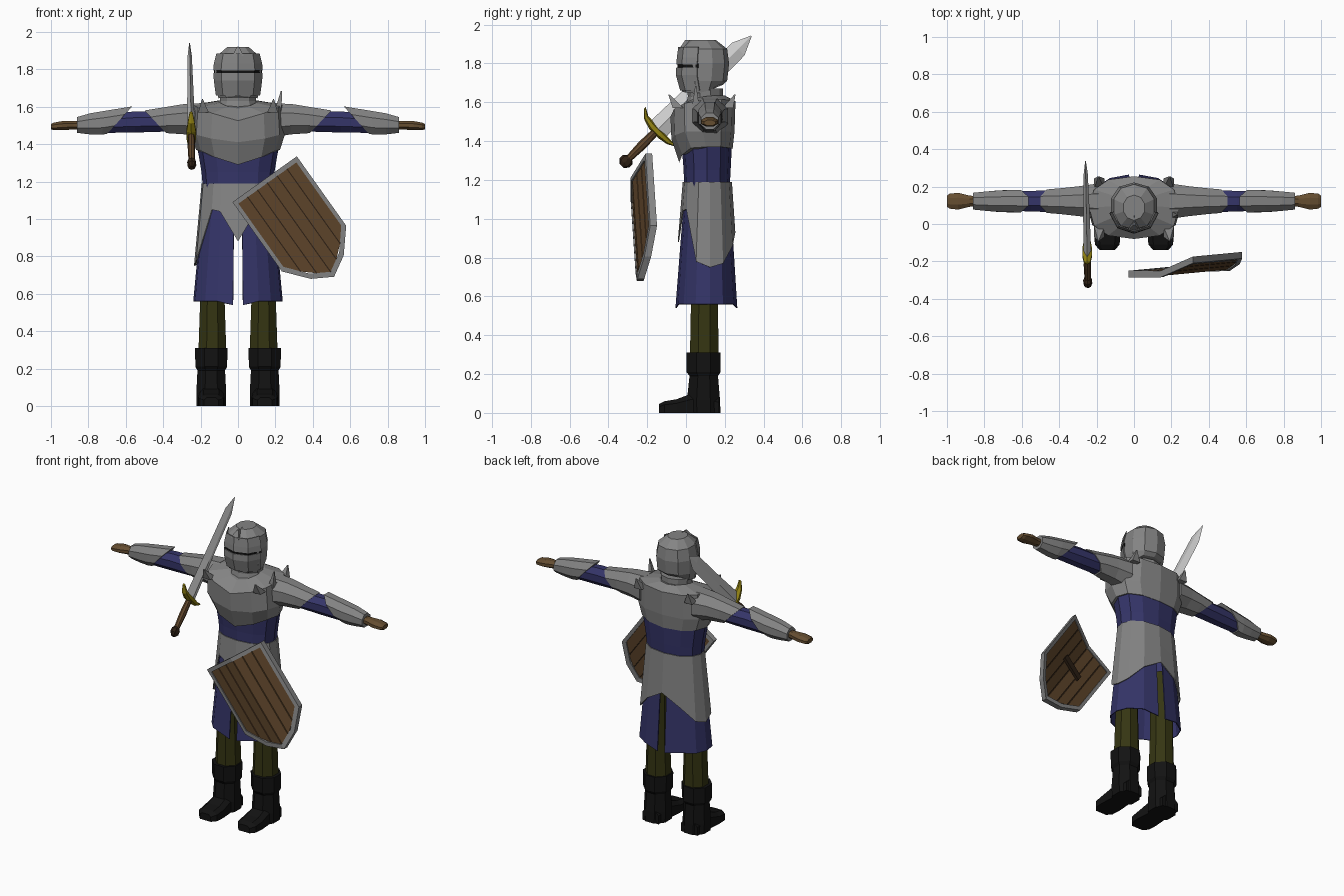
import bpy, bmesh, math
from mathutils import Vector

if "Cube" in bpy.data.objects:
    bpy.data.objects.remove(bpy.data.objects["Cube"])


def material(name, rgb):
    m = bpy.data.materials.new(name)
    m.diffuse_color = (*rgb, 1)
    m.use_nodes = True
    m.node_tree.nodes["Principled BSDF"].inputs["Base Color"].default_value = m.diffuse_color
    return m


STEEL = material("steel", (0.23, 0.23, 0.23))
BLADE = material("bright_steel", (0.62, 0.62, 0.62))
BLUE = material("blue_cloth", (0.035, 0.035, 0.14))
OLIVE = material("olive_cloth", (0.035, 0.035, 0.006))
BLACK = material("black_leather", (0.006, 0.006, 0.006))
GLOVE = material("tan_leather", (0.13, 0.075, 0.03))
WOOD = material("wood", (0.115, 0.06, 0.024))
DARK = material("dark_wood", (0.03, 0.016, 0.008))
GOLD = material("gold", (0.28, 0.22, 0.006))


def loft(name, rings, mat, closed=True, caps=True, thick=0):
    """Skin a list of equal-length point rings."""
    bm = bmesh.new()
    vs = [[bm.verts.new(p) for p in r] for r in rings]
    n = len(rings[0])
    for a, b in zip(vs, vs[1:]):
        for i in range(n if closed else n - 1):
            j = (i + 1) % n
            bm.faces.new((a[i], a[j], b[j], b[i]))
    if caps and closed:
        bm.faces.new(vs[0])
        bm.faces.new(vs[-1])
    bmesh.ops.remove_doubles(bm, verts=bm.verts, dist=1e-5)
    bmesh.ops.recalc_face_normals(bm, faces=bm.faces)
    me = bpy.data.meshes.new(name)
    bm.to_mesh(me)
    bm.free()
    me.materials.append(mat)
    ob = bpy.data.objects.new(name, me)
    bpy.context.collection.objects.link(ob)
    if thick:
        ob.modifiers.new("thickness", 'SOLIDIFY').thickness = thick
    return ob


def spow(v, p):
    return math.copysign(abs(v) ** p, v)


def at(deg, rx, yf, yb, z, p=1.0):
    """Point on a rounded outline; 0 degrees is the front."""
    a = math.radians(deg)
    return (rx * spow(math.sin(a), p), (yf + yb) / 2 - (yb - yf) / 2 * spow(math.cos(a), p), z)


def ring(angles, rx, yf, yb, z, p=1.0):
    """Symmetric closed ring; z is one height or one per angle, front to back."""
    zs = z if isinstance(z, (list, tuple)) else [z] * len(angles)
    half = [at(a, rx, yf, yb, h, p) for a, h in zip(angles, zs)]
    return half + [(-x, y, h) for x, y, h in half[-2:0:-1]]


A12 = [0, 30, 60, 90, 120, 150, 180]
A10 = [0, 36, 72, 108, 144, 180]

# Torso: cloth waist and breastplate with V-shaped edges
loft("waist", [ring(A12, .187, -.01, .225, 1.16, .85), ring(A12, .195, -.012, .23, 1.25, .85),
               ring(A12, .222, -.025, .238, 1.41, .85)], BLUE)
loft("breastplate", [
    ring(A12, .225, -.035, .24, [1.29, 1.33, 1.365, 1.37, 1.37, 1.365, 1.36], .85),
    ring(A12, .25, -.075, .25, [1.41, 1.43, 1.45, 1.45, 1.45, 1.45, 1.45], .8),
    ring(A12, .24, -.08, .255, [1.525, 1.565, 1.595, 1.61, 1.615, 1.61, 1.605], .8),
    ring(A12, .11, -.01, .2, [1.59, 1.6, 1.62, 1.63, 1.635, 1.635, 1.635])], STEEL)
loft("collar", [ring(A10, .115, 0, .205, 1.59), ring(A10, .1, .01, .19, 1.63),
                ring(A10, .105, .005, .19, 1.67)], STEEL)


# Skirt: two cloth halves with slits front and back
def skirt_at(deg, z, out=0.0):
    t = (1.2 - z) / .64
    return at(deg, .18 + .06 * t + out, -.002 - .053 * t - out, .222 + .043 * t + out, z, .9)


for s, side in ((1, "left"), (-1, "right")):
    rings = []
    for z in (1.2, .9, .56):
        row = [skirt_at(a, z) for a in (5, 25, 45, 72, 95, 120, 150, 175)]
        rings.append([(s * x, y, h - (.02 if z < .6 and i in (0, 7) else 0))
                      for i, (x, y, h) in enumerate(row)])
    loft(side + "_skirt", rings, BLUE, closed=False, thick=.006)

# Hip plates over the skirt, with a scalloped lower edge
HIP = [0, 25, 40, 72, 95, 120, 150, 180]
LOW = [.88, 1.04, 1.05, .78, .75, .77, .86, .93]
hip_rings = []
for t in (0, .5, 1):
    half = [skirt_at(a, 1.19 + (z - 1.19) * t, .014) for a, z in zip(HIP, LOW)]
    hip_rings.append(half + [(-x, y, z) for x, y, z in half[-2:0:-1]])
loft("hip_plates", hip_rings, STEEL, caps=False, thick=.006)

# Helmet with brow, face plate and eye slit
loft("helmet", [
    ring(A10, .11, -.02, .19, [1.655, 1.65, 1.645, 1.66, 1.69, 1.69]),
    ring(A10, .124, -.035, .212, 1.71, .9), ring(A10, .129, -.04, .222, 1.8, .9),
    ring(A10, .113, -.03, .212, 1.875, .9), ring(A10, .06, .02, .155, 1.92)], STEEL)
FACE = [-80, -40, 0, 40, 80]


def face_band(name, rows, mat):
    loft(name, [[at(a, rx, yf, .22, z, .9) for a in FACE] for rx, yf, z in rows],
         mat, closed=False, thick=.006)


face_band("face_plate", [(.12, -.03, 1.66), (.131, -.052, 1.74), (.133, -.05, 1.78)], STEEL)
face_band("brow_plate", [(.134, -.05, 1.795), (.131, -.047, 1.83), (.117, -.04, 1.885)], STEEL)
face_band("eye_slit", [(.131, -.044, 1.776), (.131, -.044, 1.799)], BLACK)
loft("helmet_peak", [[(-.03, -.035, 1.875), (.03, -.035, 1.875), (0, .05, 1.9)],
                     [(-.005, -.005, 1.92), (.005, -.005, 1.92), (0, .05, 1.922)]], STEEL)


# Arms: rings along x; the top can reach further or less far than the bottom
def arm_ring(s, x_top, x_low, ry, lo, hi, yc=.122):
    pts = []
    for i in range(8):
        a = math.radians(22.5 + 45 * i)
        c, k = math.cos(a) * 1.08, math.sin(a) * 1.08
        f = (k + 1) / 2
        pts.append((s * (x_low + (x_top - x_low) * f), yc + ry * c, (lo + hi) / 2 + (hi - lo) / 2 * k))
    return pts


def box_rings(cx, rows, n=8):
    """Stack of eight-sided rings: (z, rx, y_front, y_back)."""
    return [[(cx + rx * 1.08 * math.cos(math.radians(22.5 + 45 * i)),
              (f + b) / 2 + (b - f) / 2 * 1.08 * math.sin(math.radians(22.5 + 45 * i)), z)
             for i in range(n)] for z, rx, f, b in rows]


def spike(name, base, tip, r):
    x, y, z = base
    loft(name, [[(x - r, y - r, z), (x + r, y - r, z), (x + r, y + r, z), (x - r, y + r, z)],
                [(tip[0] + dx, tip[1] + dy, tip[2]) for dx, dy in
                 ((-.003, -.003), (.003, -.003), (.003, .003), (-.003, .003))]], STEEL)


for s, side in ((1, "left_"), (-1, "right_")):
    loft(side + "upper_arm_plate", [arm_ring(s, .19, .19, .095, 1.435, 1.62),
                                    arm_ring(s, .3, .28, .08, 1.452, 1.613),
                                    arm_ring(s, .39, .37, .07, 1.458, 1.598),
                                    arm_ring(s, .5, .385, .063, 1.46, 1.58)], STEEL)
    loft(side + "sleeve", [arm_ring(s, .35, .35, .062, 1.468, 1.572),
                           arm_ring(s, .55, .55, .055, 1.462, 1.575),
                           arm_ring(s, .72, .72, .05, 1.46, 1.56)], BLUE)
    loft(side + "forearm_plate", [arm_ring(s, .565, .7, .06, 1.455, 1.602),
                                  arm_ring(s, .7, .73, .058, 1.45, 1.58),
                                  arm_ring(s, .79, .79, .052, 1.452, 1.565),
                                  arm_ring(s, .86, .86, .045, 1.46, 1.545)], STEEL)
    loft(side + "hand", [arm_ring(s, .84, .84, .027, 1.48, 1.525),
                         arm_ring(s, .88, .88, .03, 1.478, 1.525),
                         arm_ring(s, .94, .94, .045, 1.475, 1.523),
                         arm_ring(s, .985, .985, .04, 1.475, 1.515),
                         arm_ring(s, 1, 1, .03, 1.48, 1.508)], GLOVE)
    # Pointed shoulder flanges
    spike(side + "front_flange", (s * .185, -.04, 1.57), (s * .19, -.088, 1.64), .028)
    spike(side + "back_flange", (s * .185, .215, 1.57), (s * .19, .252, 1.64), .028)
    # Legs and boots
    loft(side + "leg", box_rings(s * .137, [(.28, .075, .02, .168), (.55, .066, .025, .165),
                                            (.95, .066, .03, .16)]), OLIVE)
    loft(side + "boot_shaft", box_rings(s * .143, [(0, .078, .005, .178), (.07, .08, .005, .175),
                                                   (.19, .074, .018, .165), (.21, .085, .003, .178),
                                                   (.31, .087, .002, .178)]), BLACK)
    feet = []
    for y, rx, top in ((.17, .06, .08), (.03, .064, .1), (-.05, .07, .07), (-.11, .066, .06), (-.14, .04, .045)):
        cx = s * .143
        feet.append([(cx - rx, y, 0), (cx + rx, y, 0), (cx + rx, y, top * .7),
                     (cx + rx * .6, y, top), (cx - rx * .6, y, top), (cx - rx, y, top * .7)])
    loft(side + "boot_foot", feet, BLACK)
spike("shoulder_point", (.215, .05, 1.58), (.232, .05, 1.685), .018)


# Shield: local u runs across, v runs down, depth d is towards the front
def sh(u, v, d):
    return (.1425 + .815 * u + .58 * v, -.25 + .179 * u + .18 * abs(u) + .055 * v - d,
            1.2125 + .58 * u - .815 * v)


half = [(0, 0), (.211, 0), (.211, .455), (.108, .577), (0, .64)]
outer = half + [(-u, v) for u, v in half[-2:0:-1]]
inner = [(u * .9, .28 + (v - .28) * .91) for u, v in outer]
loops = [(outer, .035), (inner, .035), (inner, 0), (outer, 0), (outer, .035)]
loft("shield_rim", [[sh(u, v, d) for u, v in o] for o, d in loops], STEEL, caps=False)


def bottom(u):
    u = abs(u)
    return .608 - u * .59 if u < .097 else .551 - (u - .097) * 1.19


def plank(name, u0, u1, d0, d1, mat):
    shape = [(u0, .02), (u1, .02), (u1, bottom(u1)), (u0, bottom(u0))]
    loft(name, [[sh(u, v, d) for u, v in shape] for d in (d0, d1)], mat)


W = .194 / 3
for i in range(-3, 3):
    plank("shield_plank", i * W + .003, (i + 1) * W - .003, .006, .028, WOOD)
    plank("shield_core", i * W, (i + 1) * W, .013, .02, DARK)
loft("shield_grip", [[sh(u, v, d) for u, v in ((-.08, .26), (.08, .26), (.08, .3), (-.08, .3))]
                     for d in (.006, -.012)], DARK)


# Sword: t runs along the blade, w across its width, h through its thickness
def sw(t, w, h):
    return Vector((-.247 - .013 * t + h, -.325 + (t - w) * .7071, 1.28 + (t + w) * .7071))


def sword_part(name, rows, mat, n=8):
    loft(name, [[sw(t + w * bend, w * math.cos(math.tau * i / n), h * math.sin(math.tau * i / n))
                 for i in range(n)] for t, w, h, bend in rows], mat)


sword_part("pommel", [(-.01, .015, .012, 0), (.01, .034, .024, 0), (.035, .034, .024, 0),
                      (.05, .018, .015, 0)], DARK)
sword_part("grip", [(.045, .018, .017, 0), (.14, .024, .02, 0), (.24, .02, .018, 0)], WOOD)
sword_part("blade", [(.24, .058, .02, 0), (.5, .05, .018, 0), (.84, .046, .011, 0),
                     (.935, .003, .002, 0)], BLADE, 4)
guard = []
for w, t, r in ((-.125, .262, .008), (-.085, .248, .018), (-.03, .245, .026),
                (.03, .245, .026), (.085, .255, .018), (.125, .285, .008)):
    guard.append([sw(t + r * .8 * math.cos(math.tau * i / 6), w, r * 1.1 * math.sin(math.tau * i / 6))
                  for i in range(6)])
loft("guard", guard, GOLD)
